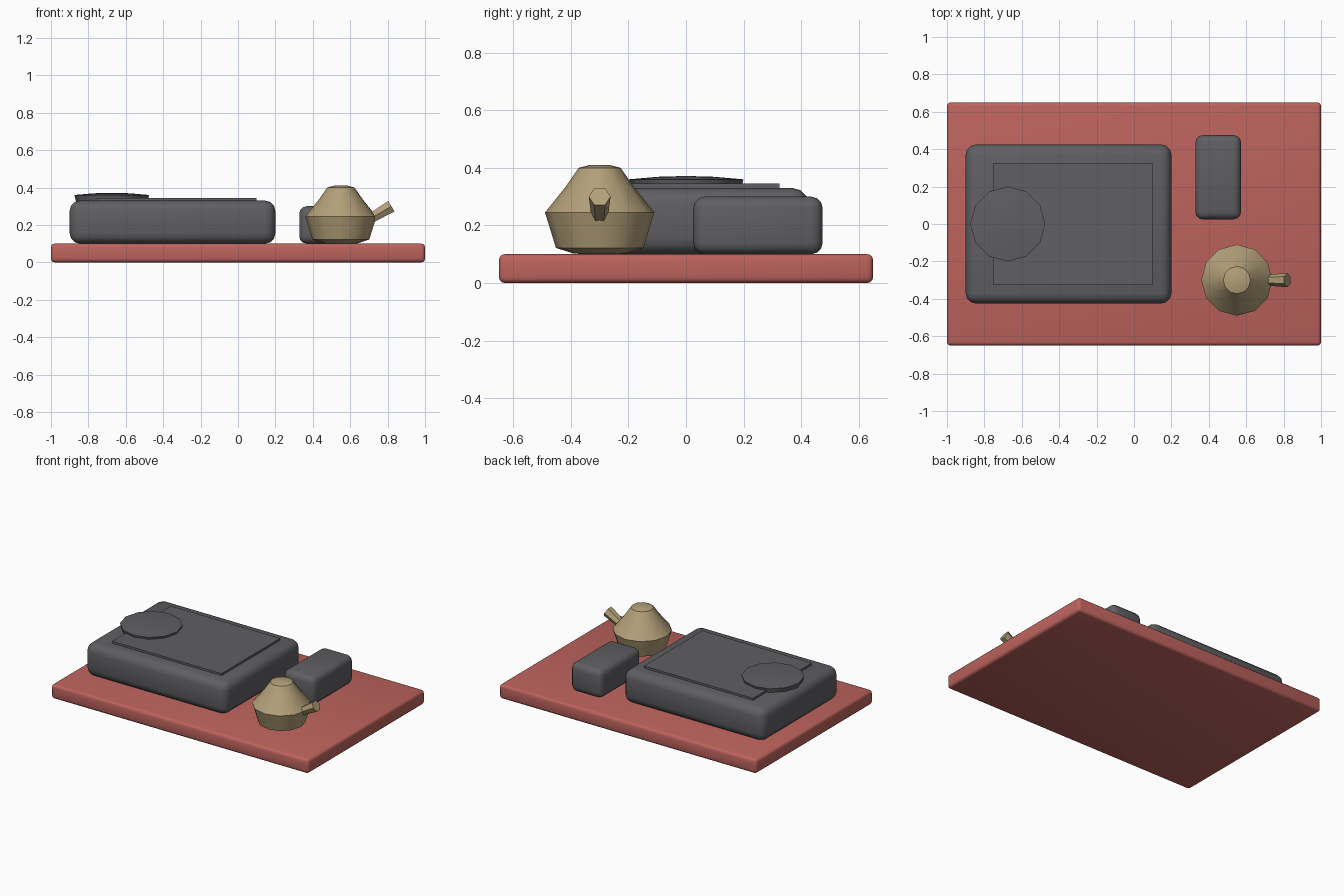
import bpy, math
from mathutils import Vector

cube = bpy.data.objects.get("Cube")
if cube:
    bpy.data.objects.remove(cube, do_unlink=True)


def material(name, rgb):
    m = bpy.data.materials.new(name)
    m.use_nodes = True
    m.diffuse_color = (*rgb, 1)
    m.node_tree.nodes["Principled BSDF"].inputs["Base Color"].default_value = (*rgb, 1)
    return m


red = material("clay red", (0.51, 0.125, 0.11))
grey = material("charcoal grey", (0.115, 0.115, 0.125))
tan = material("sandy tan", (0.45, 0.35, 0.19))


def finish(name, mat, angle=40):
    obj = bpy.context.object
    obj.name = name
    obj.data.materials.append(mat)
    bpy.ops.object.shade_smooth_by_angle(angle=math.radians(angle))
    return obj


def box(name, mat, center, size, z0, z1, bevel=0):
    """Box on a height range, with optional rounded edges."""
    bpy.ops.mesh.primitive_cube_add(size=1, location=(*center, (z0 + z1) / 2))
    obj = bpy.context.object
    obj.scale = (*size, z1 - z0)
    bpy.ops.object.transform_apply(location=False, rotation=False, scale=True)
    if bevel:
        mod = obj.modifiers.new("Rounded edges", "BEVEL")
        mod.width, mod.segments = bevel, 3
        bpy.ops.object.modifier_apply(modifier=mod.name)
    return finish(name, mat)


def lathe(name, mat, center, profile, sides, angle):
    """Turn a (radius, height) profile; zero-radius ends become poles."""
    verts, rings, faces = [], [], []
    for r, z in profile:
        count = sides if r else 1
        rings.append(range(len(verts), len(verts) + count))
        for i in range(count):
            a = math.tau * i / sides
            verts.append((r * math.cos(a), r * math.sin(a), z))
    for low, high in zip(rings, rings[1:]):
        for i in range(sides):
            j = (i + 1) % sides
            corners = [low[i % len(low)], low[j % len(low)],
                       high[j % len(high)], high[i % len(high)]]
            faces.append(list(dict.fromkeys(corners)))
    mesh = bpy.data.meshes.new(name)
    mesh.from_pydata(verts, [], faces)
    obj = bpy.data.objects.new(name, mesh)
    bpy.context.collection.objects.link(obj)
    obj.location = (*center, 0)
    bpy.ops.object.select_all(action="DESELECT")
    obj.select_set(True)
    bpy.context.view_layer.objects.active = obj
    return finish(name, mat, angle)


# Tray and the blocks on it
box("tray", red, (0, 0), (2, 1.3), 0, 0.1, 0.02)
box("main_block", grey, (-0.35, 0), (1.1, 0.85), 0.1, 0.33, 0.055)
box("top_panel", grey, (-0.325, 0), (0.85, 0.65), 0.32, 0.345)
box("small_block", grey, (0.45, 0.25), (0.245, 0.45), 0.1, 0.3, 0.04)

# Shallow domed disc
lathe("domed_disc", grey, (-0.675, 0),
      [(0, 0.32), (0.19, 0.32), (0.2, 0.36), (0.1, 0.369), (0, 0.372)], 12, 40)

# Faceted pot
lathe("pot", tan, (0.55, -0.3),
      [(0, 0.1), (0.09, 0.102), (0.152, 0.122), (0.19, 0.245), (0.118, 0.335),
       (0.073, 0.4), (0.035, 0.41), (0, 0.41)], 12, 40)

# Flared six-sided spout
start, end = Vector((0.65, -0.3, 0.2)), Vector((0.82, -0.3, 0.3))
axis = end - start
bpy.ops.mesh.primitive_cone_add(vertices=6, radius1=0.024, radius2=0.038,
                                depth=axis.length, location=(start + end) / 2,
                                rotation=(0, math.atan2(axis.x, axis.z), 0))
finish("spout", tan, 30)
